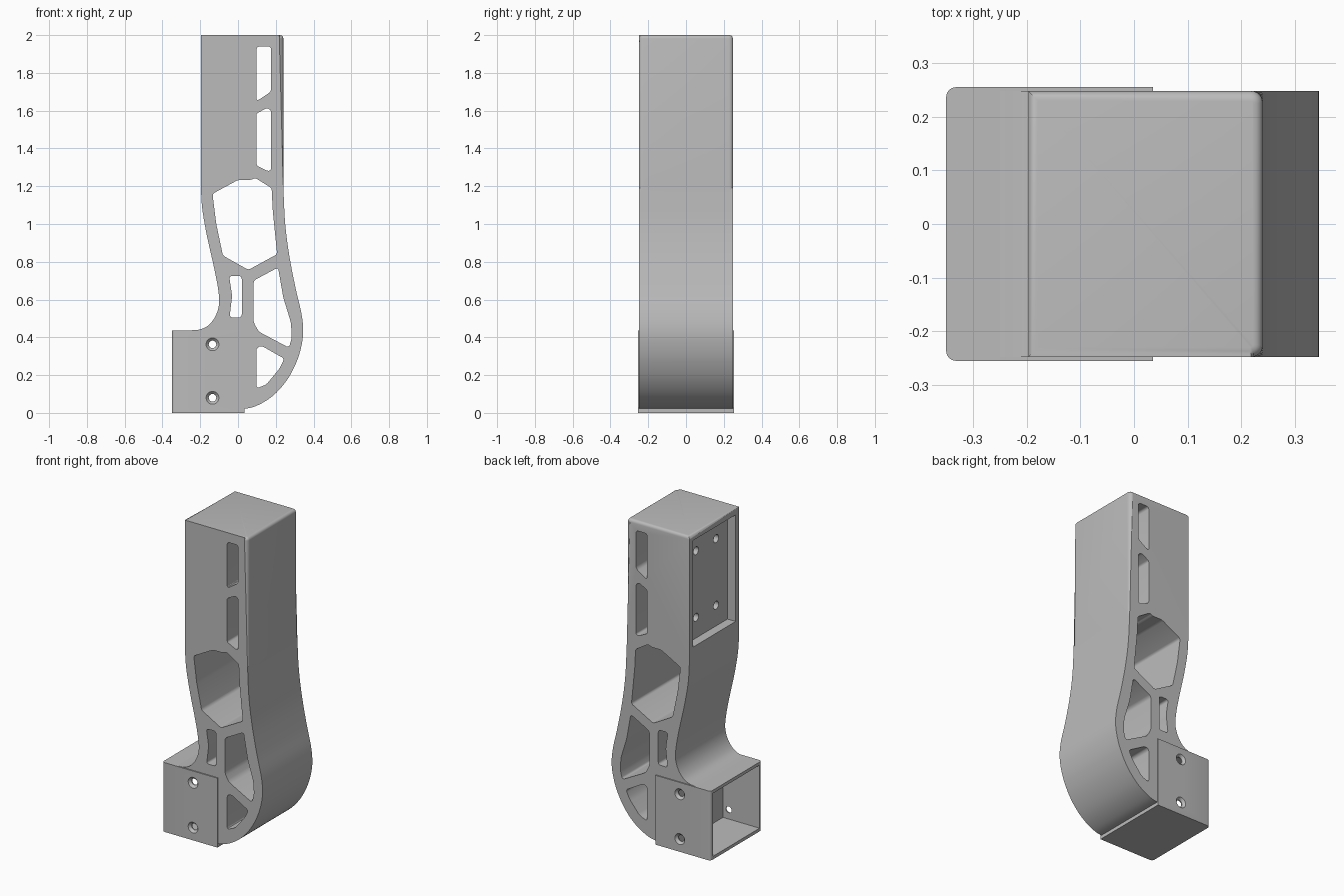
import bpy, bmesh, math
from mathutils import Vector, Matrix

old = bpy.data.objects.get("Cube")
if old:
    bpy.data.objects.remove(old, do_unlink=True)

grey = bpy.data.materials.new("plain_grey")
grey.use_nodes = True
colour = (0.5, 0.5, 0.5, 1)
grey.diffuse_color = colour
grey.node_tree.nodes["Principled BSDF"].inputs["Base Color"].default_value = colour


def make(name, bm):
    bmesh.ops.recalc_face_normals(bm, faces=bm.faces)
    mesh = bpy.data.meshes.new(name)
    bm.to_mesh(mesh)
    bm.free()
    obj = bpy.data.objects.new(name, mesh)
    mesh.materials.append(grey)
    bpy.context.collection.objects.link(obj)
    return obj


def smooth(points, steps=6):
    """Catmull-Rom curve through the points."""
    pts = [Vector(p) for p in points]
    pts = [2 * pts[0] - pts[1]] + pts + [2 * pts[-1] - pts[-2]]
    out = []
    for a, b, c, d in zip(pts, pts[1:], pts[2:], pts[3:]):
        for i in range(steps):
            t = i / steps
            out.append(0.5 * (2 * b + (c - a) * t + (2 * a - 5 * b + 4 * c - d) * t ** 2
                              + (3 * b - a - 3 * c + d) * t ** 3))
    return out + [pts[-2]]


def prism(points, half):
    """Extrude an x-z outline along y; returns the mesh and its front and back vertex rows."""
    bm = bmesh.new()
    rows = [[bm.verts.new((p[0], y, p[1])) for p in points] for y in (-half, half)]
    for row in rows:
        bm.faces.new(row)
    n = len(points)
    for i in range(n):
        j = (i + 1) % n
        bm.faces.new((rows[0][i], rows[0][j], rows[1][j], rows[1][i]))
    return bm, rows


def bevel(bm, edges, offset, segments):
    bmesh.ops.bevel(bm, geom=list(edges), offset=offset, offset_type='OFFSET',
                    segments=segments, profile=0.5, affect='EDGES', clamp_overlap=True)


def box(x0, x1, y, z0, z1):
    return prism([(x0, z0), (x1, z0), (x1, z1), (x0, z1)], y)[0]


def cone(r1, r2, start, end):
    """Round cutter between two points."""
    bm = bmesh.new()
    start, end = Vector(start), Vector(end)
    axis = end - start
    turn = axis.to_track_quat('Z', 'Y').to_matrix().to_4x4()
    bmesh.ops.create_cone(bm, cap_ends=True, segments=24, radius1=r1, radius2=r2,
                          depth=axis.length,
                          matrix=Matrix.Translation((start + end) / 2) @ turn)
    return bm


def cut(obj, bm):
    cutter = make("cutter", bm)
    cutter.hide_render = True
    mod = obj.modifiers.new("cut", 'BOOLEAN')
    mod.operation = 'DIFFERENCE'
    mod.solver = 'EXACT'
    mod.object = cutter
    bpy.context.view_layer.objects.active = obj
    bpy.ops.object.modifier_apply(modifier=mod.name)
    bpy.data.objects.remove(cutter, do_unlink=True)


# Curved body: outline of inner and outer sides
inner = [(-.197, 1.2), (-.189, 1.08), (-.165, .94), (-.127, .77), (-.106, .66), (-.1, .58),
         (-.118, .515), (-.155, .465), (-.2, .442), (-.25, .437)]
outer = [(-.09, .02), (.035, .022), (.11, .043), (.19, .095), (.26, .175), (.31, .27),
         (.337, .36), (.345, .44), (.335, .53), (.305, .66), (.272, .83), (.25, 1.0),
         (.24, 1.19)]
outer_curve = smooth(outer) + [Vector((.24, 2))]
outline = outer_curve + [Vector((-.197, 2))] + smooth(inner)
outline += [Vector((-.25, .425)), Vector((-.09, .425))]
bm, rows = prism(outline, .248)
n = len(outer_curve)
bevel(bm, [bm.edges.get((r[i], r[i + 1])) for r in rows for i in range(n - 1)], .06, 6)
rim = [e for e in bm.edges if all(v.co.z > 1.999 for v in e.verts)]
bevel(bm, rim, .018, 4)
body = make("curved_body", bm)

# Lightening openings through the body
openings = [
    [(.098, 1.65), (.175, 1.7), (.175, 1.94), (.098, 1.94)],
    [(.098, 1.31), (.158, 1.28), (.175, 1.285), (.175, 1.6), (.155, 1.615), (.098, 1.585)],
    [(-.135, 1.16), (-.115, 1.0), (-.08, .833), (.055, .757), (.207, .84), (.184, 1.07),
     (.178, 1.19), (.09, 1.245), (.07, 1.233), (0, 1.233)],
    [(-.045, .505), (.02, .505), (.02, .725), (-.047, .725), (-.031, .62)],
    [(.082, .48), (.11, .43), (.27, .345), (.285, .4), (.28, .48), (.24, .61), (.212, .77),
     (.082, .7)],
    [(.098, .13), (.15, .15), (.22, .235), (.245, .287), (.125, .355), (.098, .345)],
]
for points in openings:
    bm, rows = prism(points, .4)
    bevel(bm, [bm.edges.get(pair) for pair in zip(*rows)], .016, 4)
    cut(body, bm)

# Rectangular recess with four bolt holes
cut(body, box(-.3, -.14, .213, 1.29, 1.962))
for y in (-.1, .1):
    for z in (1.42, 1.84):
        cut(body, cone(.025, .025, (-.16, y, z), (.13, y, z)))

# Mounting socket, open towards -x
bm = box(-.35, .035, .255, 0, .437)
bevel(bm, [e for e in bm.edges if all(v.co.x < -.3 for v in e.verts)
           and abs(e.verts[0].co.y - e.verts[1].co.y) < .01], .018, 4)
socket = make("mounting_socket", bm)
cut(socket, box(-.4, -.095, .233, .02, .417))

# Countersunk screw holes in both socket walls
for side in (-1, 1):
    for z in (.08, .363):
        cut(socket, cone(.02, .02, (-.135, side * .2, z), (-.135, side * .3, z)))
        cut(socket, cone(.018, .036, (-.135, side * .238, z), (-.135, side * .257, z)))

for obj in (body, socket):
    bpy.ops.object.select_all(action='DESELECT')
    obj.select_set(True)
    bpy.context.view_layer.objects.active = obj
    bpy.ops.object.shade_smooth_by_angle(angle=math.radians(30))
